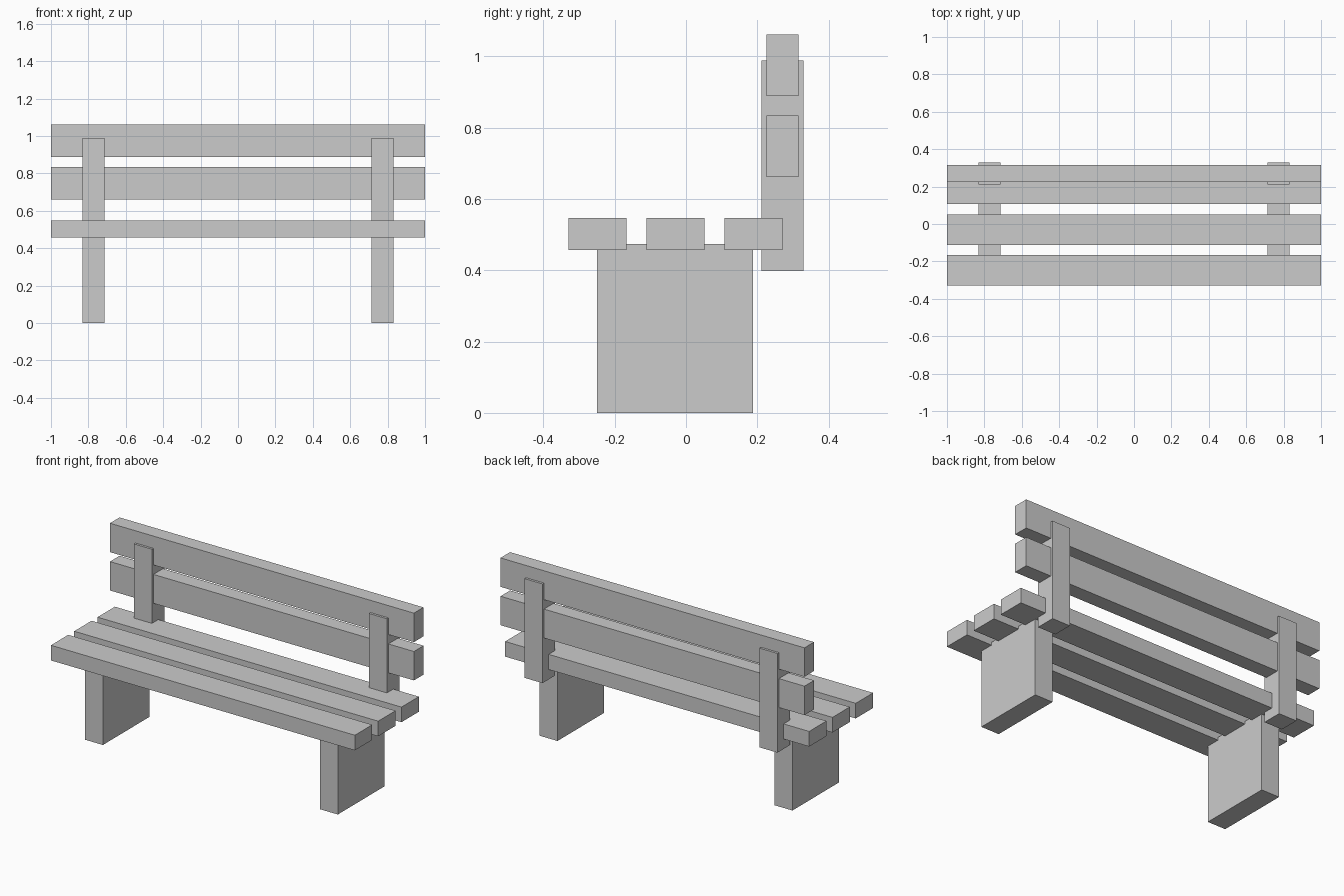
import bpy
import bmesh
from mathutils import Vector

if "Cube" in bpy.data.objects:
    bpy.data.objects.remove(bpy.data.objects["Cube"])


def box(name, lo, hi):
    """Axis-aligned box between two corners."""
    lo, hi = Vector(lo), Vector(hi)
    bm = bmesh.new()
    bmesh.ops.create_cube(bm, size=1)
    bmesh.ops.scale(bm, vec=hi - lo, verts=bm.verts)
    mesh = bpy.data.meshes.new(name)
    bm.to_mesh(mesh)
    bm.free()
    obj = bpy.data.objects.new(name, mesh)
    obj.location = (lo + hi) / 2
    bpy.context.collection.objects.link(obj)
    return obj


# Seat: three evenly spaced planks
for i in range(3):
    y = -0.33 + i * 0.219
    box(f"seat_slat_{i + 1}", (-1, y, 0.457), (1, y + 0.163, 0.547))

# Backrest: two upright planks
for i, z in enumerate((0.661, 0.889)):
    box(f"back_slat_{i + 1}", (-1, 0.225, z), (1, 0.315, z + 0.172))

# Slab legs and back posts on both sides
for side, x in (("left", -0.773), ("right", 0.773)):
    x0, x1 = x - 0.059, x + 0.059
    box(f"leg_{side}", (x0, -0.25, 0), (x1, 0.188, 0.474))
    box(f"back_post_{side}", (x0, 0.211, 0.398), (x1, 0.329, 0.988))
